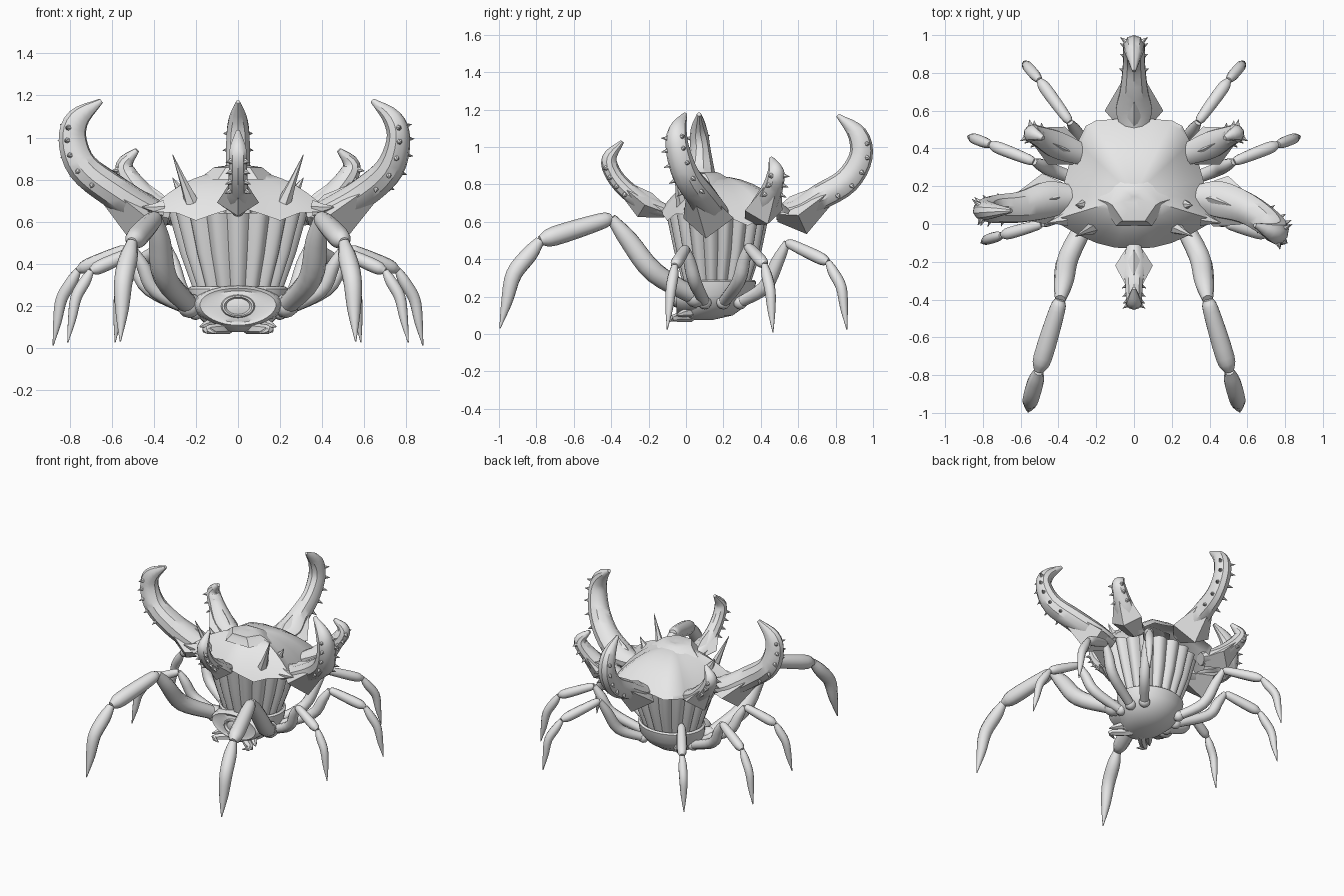
import bpy, bmesh, math
from mathutils import Vector

if "Cube" in bpy.data.objects:
    bpy.data.objects.remove(bpy.data.objects["Cube"])

shell = bpy.data.materials.new("shell_grey")
shell.diffuse_color = (0.8, 0.8, 0.8, 1)
shell.use_nodes = True
shell.node_tree.nodes["Principled BSDF"].inputs["Base Color"].default_value = shell.diffuse_color
UP = Vector((0, 0, 1))


def finish(name, bm, angle=40):
    bmesh.ops.recalc_face_normals(bm, faces=bm.faces)
    me = bpy.data.meshes.new(name)
    bm.to_mesh(me)
    bm.free()
    ob = bpy.data.objects.new(name, me)
    bpy.context.collection.objects.link(ob)
    me.materials.append(shell)
    bpy.ops.object.select_all(action='DESELECT')
    ob.select_set(True)
    bpy.context.view_layer.objects.active = ob
    bpy.ops.object.shade_smooth_by_angle(angle=math.radians(angle))
    return ob


def loft(bm, rings, cap_start=True, cap_end=True):
    """Bridge a list of closed rings of points."""
    rows = [[bm.verts.new(p) for p in ring] for ring in rings]
    n = len(rows[0])
    for a, b in zip(rows, rows[1:]):
        for i in range(n):
            j = (i + 1) % n
            bm.faces.new((a[i], a[j], b[j], b[i]))
    if cap_start:
        bm.faces.new(rows[0])
    if cap_end:
        bm.faces.new(rows[-1])


def spline(pts, steps):
    """Catmull-Rom through points (x, y, z, radius, width)."""
    p = [Vector(q) for q in pts]
    p = [p[0] * 2 - p[1]] + p + [p[-1] * 2 - p[-2]]
    out = []
    for a, b, c, d in zip(p, p[1:], p[2:], p[3:]):
        for k in range(steps):
            t = k / steps
            out.append((b * 2 + (c - a) * t + (a * 2 - b * 5 + c * 4 - d) * t * t
                        + (b * 3 - a - c * 3 + d) * t ** 3) * 0.5)
    return out + [p[-2]]


def tube(bm, pts, sides=8, steps=4):
    """Sweep an oval along a path; returns centre, side, outward and radii per ring."""
    path = spline(pts, steps)
    pos = [Vector(q[:3]) for q in path]
    run = pos[-1] - pos[0]
    side = run.cross(UP).normalized()
    rings, frames = [], []
    for i, q in enumerate(path):
        t = (pos[min(i + 1, len(pos) - 1)] - pos[max(i - 1, 0)]).normalized()
        out = t.cross(side).normalized()
        s = out.cross(t).normalized()
        r, w = max(q[3], 0.003), max(q[4], 0.003)
        rings.append([pos[i] + out * r * math.cos(a) + s * w * math.sin(a)
                      for a in (2 * math.pi * k / sides for k in range(sides))])
        frames.append((pos[i], s, out, r, w))
    loft(bm, rings)
    return frames


def spike(bm, base, direction, length, radius, sides=6):
    d = Vector(direction).normalized()
    u = d.orthogonal().normalized()
    v = d.cross(u)
    base = Vector(base)
    loft(bm, [[base + d * length * h + (u * math.cos(a) + v * math.sin(a)) * radius * k
               for a in (2 * math.pi * j / sides for j in range(sides))]
              for h, k in ((0, 1), (0.45, 0.5), (1, 0.05))], cap_start=False)


def horn(name, collar, pts):
    bm = bmesh.new()
    fr = tube(bm, pts, 10, 4)
    # angular four-edged collar around the root
    tube(bm, collar, 4, 1)
    inward = fr[-1][0] - fr[0][0]
    inward.z = 0
    # thorns along the outer curve, in pairs
    for i in range(int(len(fr) * 0.42), int(len(fr) * 0.8), 2):
        c, s, out, r, w = fr[i]
        if out.dot(inward - UP * 0.3) < 0:
            out = -out
        for k in (-1, 1):
            d = s * k * 0.8 + out * 0.6
            spike(bm, c + s * k * w * 0.65 + out * r * 0.45, d, 0.28 * r + 0.025, 0.018)
    finish(name, bm, 35)


def ellipse(rx, ry, cy, z, n=40):
    return [(rx * math.cos(a), cy + ry * math.sin(a), z)
            for a in (2 * math.pi * k / n for k in range(n))]


# fluted barrel body, open at both ends under the cap and bowl
FLUTES, SUB = 18, 8
bm = bmesh.new()
rings = []
for z, rx, ry, cy in ((0.24, .205, .172, .165), (.3, .225, .19, .165),
                      (.45, .28, .235, .17), (.64, .335, .275, .17)):
    ring = []
    for k in range(FLUTES * SUB):
        a = 2 * math.pi * k / (FLUTES * SUB)
        f = 0.9 + 0.1 * abs(math.sin(FLUTES * a / 2))
        ring.append((rx * f * math.cos(a), cy + ry * f * math.sin(a), z))
    rings.append(ring)
loft(bm, rings, False, False)
finish("fluted_body", bm, 50)

# draped shell cap with a scalloped, pointed rim
half = [(0, -.13, .67), (.1, -.125, .64), (.2, -.1, .605), (.29, -.06, .64), (.43, .02, .65),
        (.39, .14, .6), (.365, .24, .62), (.34, .33, .58), (.3, .43, .63), (.255, .52, .65),
        (.2, .548, .64), (.1, .555, .66), (0, .56, .65)]
rim = half + [(-x, y, z) for x, y, z in half[-2:0:-1]]
bm = bmesh.new()
rings = []
for t in (1, .95, .87, .76, .64, .5, .35, .2, .05):
    rings.append([(x * t, .15 + (y - .15) * t, z + (.845 - z) * (1 - t ** 2.2)) for x, y, z in rim])
loft(bm, rings, cap_start=False)
finish("shell_cap", bm)

# crown knob on the cap, with a blunt hexagonal peak
bm = bmesh.new()
loft(bm, [ellipse(r, r * .85, cy, z, 6)
          for r, cy, z in ((.19, .13, .8), (.14, .115, .838), (.115, .1, .858), (.06, .12, .866),
                           (.02, .13, .862))], cap_start=False)
finish("crown_knob", bm, 40)

# tall spikes and low rim spikes on the cap
bm = bmesh.new()
for s in (-1, 1):
    spike(bm, (s * .22, -.02, .69), (s * .4, -.2, 1), .25, .035)
    spike(bm, (s * .27, .1, .74), (s * .6, 0, 1), .08, .03)
    spike(bm, (s * .36, .03, .66), (s, -.25, .1), .1, .045)
finish("cap_spikes", bm)

# horns: (x, y, z, thickness, width)
horn("right_horn",
     [(.35, .14, .62, .05, .07), (.46, .12, .62, .12, .14), (.63, .06, .755, .06, .06)],
     [(.33, .14, .63, .05, .07), (.45, .13, .655, .07, .1), (.6, .08, .74, .075, .085),
      (.72, .0, .85, .07, .075), (.763, -.045, .99, .055, .065),
      (.735, -.045, 1.09, .048, .05), (.64, -.005, 1.175, .012, .012)])
horn("left_horn",
     [(-.35, .14, .62, .05, .07), (-.46, .13, .62, .12, .14), (-.63, .09, .765, .06, .06)],
     [(-.33, .14, .63, .05, .07), (-.45, .13, .66, .075, .1), (-.6, .09, .75, .08, .085),
      (-.74, .08, .86, .075, .075), (-.787, .075, .99, .068, .055),
      (-.76, .07, 1.09, .055, .045), (-.65, .07, 1.175, .012, .012)])
horn("back_horn",
     [(0, .49, .64, .04, .06), (0, .6, .635, .11, .155), (0, .78, .77, .05, .05)],
     [(0, .48, .65, .04, .06), (0, .6, .67, .06, .1), (0, .72, .735, .07, .075),
      (0, .86, .82, .07, .06), (0, .935, .95, .063, .06),
      (0, .915, 1.07, .052, .05), (0, .81, 1.17, .01, .01)])
horn("front_horn",
     [(0, -.11, .65, .03, .03), (0, -.22, .69, .075, .1), (0, -.34, .79, .035, .035)],
     [(0, -.08, .65, .03, .03), (0, -.21, .695, .05, .06), (0, -.31, .765, .048, .05),
      (0, -.385, .85, .045, .045), (0, -.41, .94, .04, .042), (0, -.34, 1.03, .01, .01)])
for s, tag in ((1, "right"), (-1, "left")):
    horn(tag + "_rear_horn",
         [(s * .3, .37, .62, .04, .06), (s * .41, .415, .66, .09, .11), (s * .52, .47, .8, .04, .045)],
         [(s * .28, .37, .63, .04, .06), (s * .41, .42, .69, .06, .075),
          (s * .505, .465, .79, .052, .056), (s * .54, .48, .87, .042, .045),
          (s * .48, .455, .94, .012, .012)])

# base bowl with a flared lip
bm = bmesh.new()
loft(bm, [ellipse(rx, ry, cy, z) for z, rx, ry, cy in
          ((.27, .2, .17, .165), (.29, .225, .195, .168), (.28, .24, .205, .17), (.21, .23, .2, .162),
           (.15, .195, .18, .14), (.1, .14, .15, .1), (.075, .06, .08, .06))], cap_start=False)
finish("base_bowl", bm)

# face plate: a shallow hood blended into the bowl, facing forward
bm = bmesh.new()
loft(bm, [[(rx * math.cos(a) * (1 + .1 * math.sin(a)), y, .195 + rz * math.sin(a))
           for a in (2 * math.pi * k / 32 for k in range(32))]
          for rx, rz, y in ((.215, .1, .06), (.2, .1, -.025), (.18, .088, -.05),
                            (.15, .075, -.043), (.08, .055, -.05))], cap_start=False)
finish("face_plate", bm)

# mouth ring with a shallow recess
bm = bmesh.new()
loft(bm, [[(rx * math.cos(a), y, .197 + rx * .68 * math.sin(a))
           for a in (2 * math.pi * k / 24 for k in range(24))]
          for rx, y in ((.083, -.045), (.075, -.064), (.066, -.066), (.056, -.052), (.02, -.058))],
     cap_start=False)
finish("mouth_ring", bm)

# small mouth claws and chin under the face
bm = bmesh.new()
for s in (-1, 1):
    tube(bm, [(s * .04, .03, .095, .03, .03), (s * .1, -.03, .09, .025, .028),
              (s * .15, -.07, .085, .018, .022), (s * .1, -.09, .07, .004, .004)], 6, 3)
    tube(bm, [(s * .1, .04, .12, .03, .03), (s * .15, -.02, .11, .018, .02),
              (s * .18, -.05, .1, .004, .004)], 6, 3)
finish("mouth_claws", bm)

# jointed legs: hip, thigh bend, knee, ankle, foot bend, tip, thickness
LEGS = {
    "front_leg": ((.23, .05, .2), (.345, -.17, .33), (.39, -.4, .62), (.505, -.78, .5),
                  (.545, -.92, .32), (.56, -.995, .03), .052),
    "side_leg": ((.2, .1, .17), (.39, .05, .27), (.49, 0, .46), (.7, -.06, .365),
                 (.77, -.08, .24), (.81, -.1, .025), .033),
    "rear_side_leg": ((.2, .2, .17), (.42, .28, .28), (.53, .33, .47), (.76, .42, .37),
                      (.84, .45, .23), (.88, .465, .01), .034),
    "back_leg": ((.15, .29, .17), (.26, .42, .25), (.34, .54, .49), (.5, .76, .385),
                 (.56, .83, .25), (.585, .86, .025), .034),
}
for name, (hip, bend, knee, ankle, foot, tip, r) in LEGS.items():
    for s, tag in ((1, "right_"), (-1, "left_")):
        P = lambda p, k: (s * p[0], p[1], p[2], r * k, r * k)
        mix = lambda a, b, t: tuple(u + (v - u) * t for u, v in zip(a, b))
        bm = bmesh.new()
        tube(bm, [P(hip, .9), P(bend, 1.1), P(mix(bend, knee, .6), 1), P(knee, .55)], 10)
        tube(bm, [P(knee, .5), P(mix(knee, ankle, .15), .85), P(mix(knee, ankle, .8), 1),
                  P(ankle, .5)], 10)
        tube(bm, [P(ankle, .5), P(mix(ankle, foot, .4), .85), P(foot, .85),
                  P(mix(foot, tip, .5), .6), P(tip, .06)], 10)
        # hip knuckle
        ball = bmesh.ops.create_icosphere(bm, subdivisions=2, radius=r * 1.15)["verts"]
        bmesh.ops.translate(bm, verts=ball, vec=(s * hip[0], hip[1], hip[2]))
        finish(tag + name, bm)
